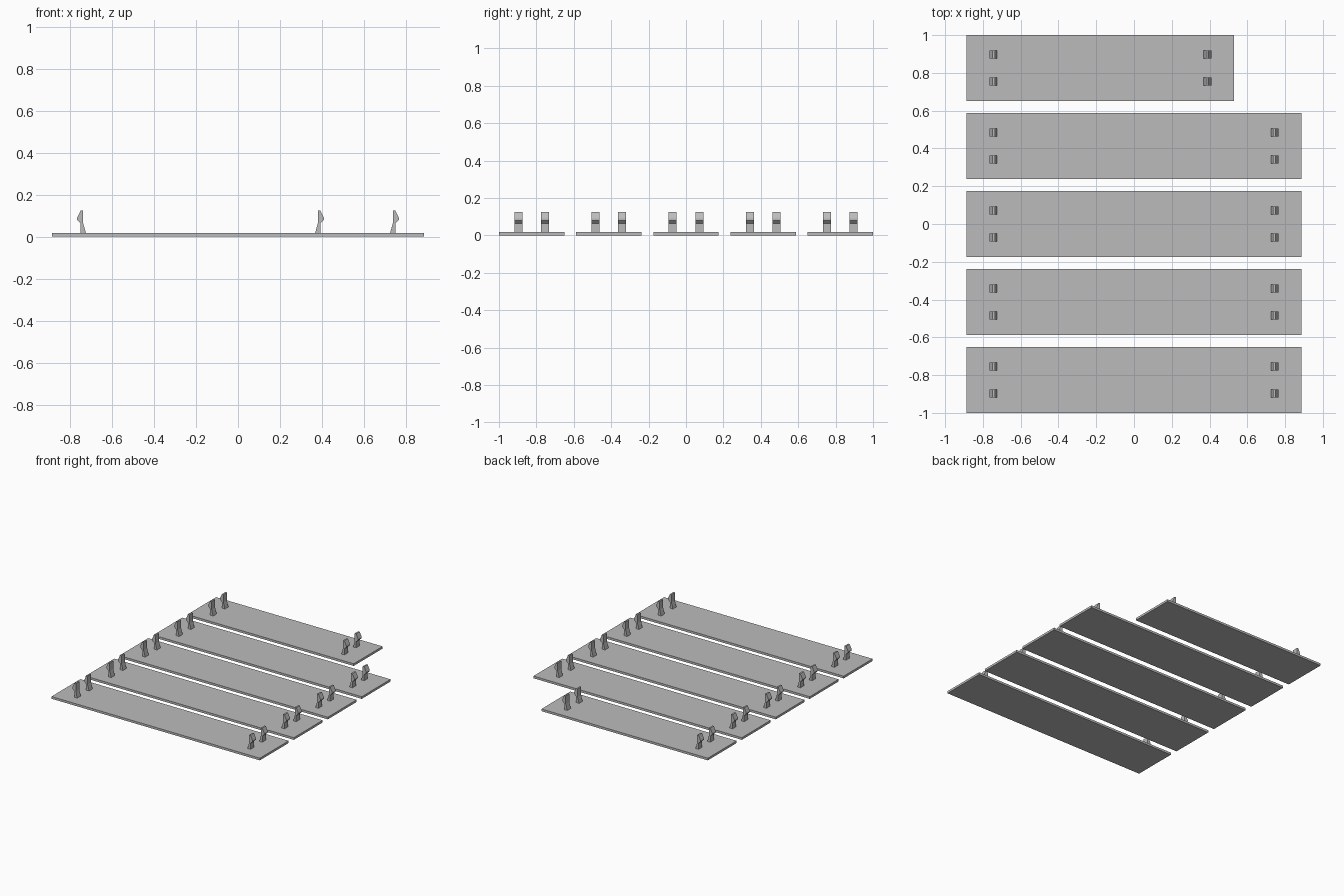
import bpy, bmesh

if "Cube" in bpy.data.objects:
    bpy.data.objects.remove(bpy.data.objects["Cube"])

grey = bpy.data.materials.new("plain grey")
grey.diffuse_color = (0.50, 0.50, 0.50, 1)
grey.use_nodes = True
grey.node_tree.nodes["Principled BSDF"].inputs["Base Color"].default_value = grey.diffuse_color

HALF_X, WIDTH, PITCH, THICK = 0.886, 0.35, 0.4125, 0.017
SHORT = 0.357                 # how much shorter the last panel is
CLIP_Y, CLIP_W = 0.0715, 0.043

# clip outline (x outward, z), hook facing outward
CLIP = [(0.724, THICK), (0.749, THICK), (0.749, 0.063), (0.766, 0.08),
        (0.766, 0.09), (0.749, 0.125), (0.737, 0.125), (0.737, 0.063)]


def prism(name, outline, y0, y1):
    """Extrude an x-z outline from y0 to y1."""
    bm = bmesh.new()
    face = bm.faces.new([bm.verts.new((x, y0, z)) for x, z in outline])
    ext = bmesh.ops.extrude_face_region(bm, geom=[face])["geom"]
    verts = [g for g in ext if isinstance(g, bmesh.types.BMVert)]
    bmesh.ops.translate(bm, verts=verts, vec=(0, y1 - y0, 0))
    bmesh.ops.recalc_face_normals(bm, faces=bm.faces)
    mesh = bpy.data.meshes.new(name)
    bm.to_mesh(mesh)
    bm.free()
    mesh.materials.append(grey)
    obj = bpy.data.objects.new(name, mesh)
    bpy.context.collection.objects.link(obj)
    return obj


for i in range(5):
    yc = (i - 2) * PITCH
    cut = SHORT if i == 4 else 0
    right = HALF_X - cut
    # flat panel
    prism(f"panel_{i + 1}", [(-HALF_X, 0), (right, 0), (right, THICK), (-HALF_X, THICK)],
          yc - WIDTH / 2, yc + WIDTH / 2)
    # two snap clips near each end
    for side, label in ((-1, "left"), (1, "right")):
        shift = cut if side > 0 else 0
        outline = [(side * x - shift, z) for x, z in CLIP]
        for k, dy in enumerate((-CLIP_Y, CLIP_Y)):
            y = yc + dy
            prism(f"{label}_clip_{i + 1}_{k + 1}", outline, y - CLIP_W / 2, y + CLIP_W / 2)
